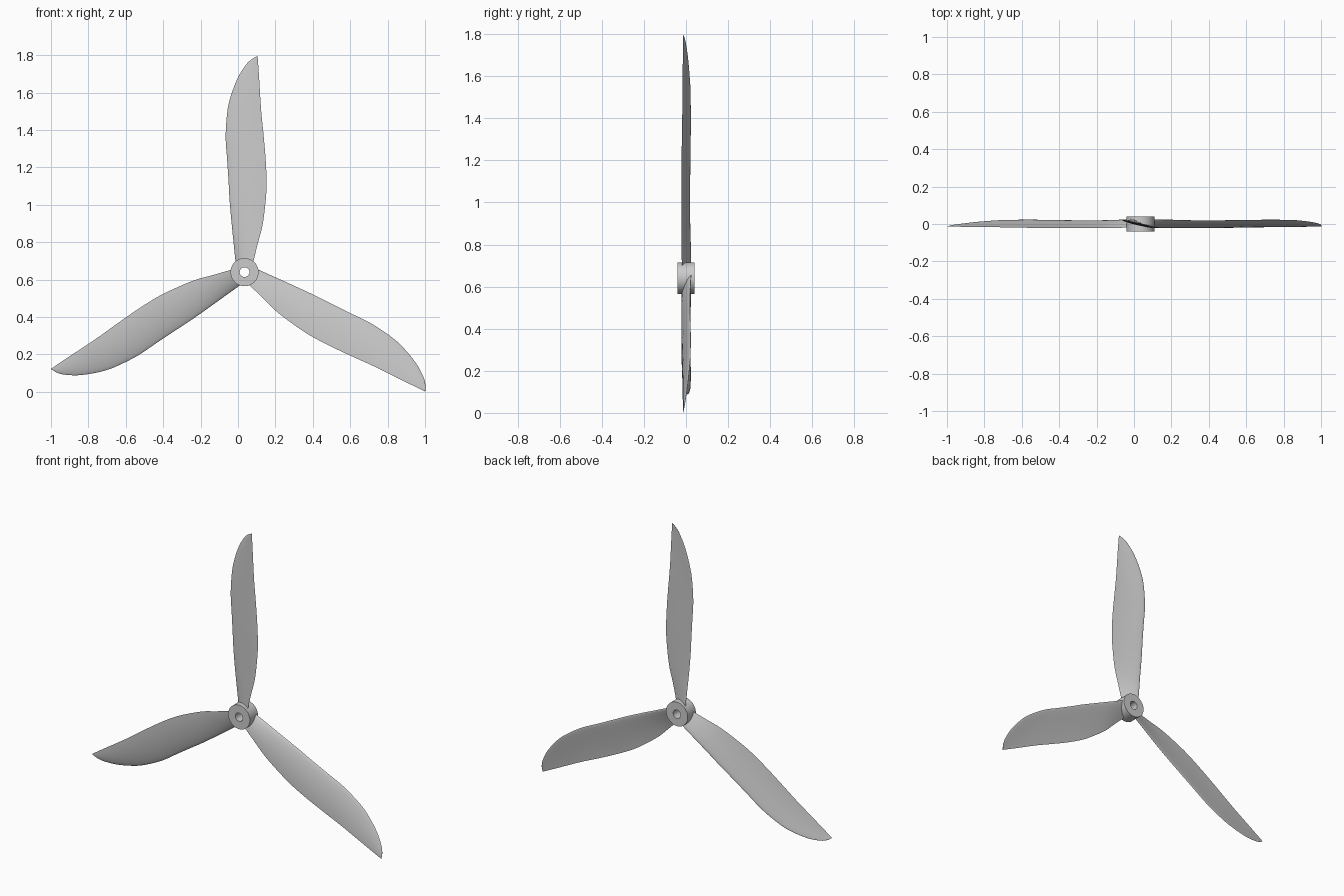
import bpy, bmesh
from math import radians, pi, cos, sin, sqrt
from mathutils import Vector, Matrix

if "Cube" in bpy.data.objects:
    bpy.data.objects.remove(bpy.data.objects["Cube"])

CENTRE = Vector((0.035, 0.0, 0.64))

# blade outline stations: radius, leading edge, trailing edge, pitch slope, thickness
STATIONS = [
    (0.040, -0.047, 0.043, 0.46, 0.015),
    (0.150, -0.058, 0.070, 0.34, 0.015),
    (0.250, -0.068, 0.096, 0.25, 0.014),
    (0.385, -0.080, 0.113, 0.21, 0.013),
    (0.476, -0.085, 0.118, 0.20, 0.013),
    (0.600, -0.093, 0.113, 0.20, 0.012),
    (0.720, -0.101, 0.103, 0.20, 0.011),
    (0.840, -0.094, 0.091, 0.21, 0.010),
    (0.920, -0.080, 0.085, 0.22, 0.009),
    (1.037, -0.037, 0.078, 0.22, 0.007),
    (1.112, 0.010, 0.073, 0.22, 0.005),
    (1.140, 0.040, 0.071, 0.22, 0.004),
    (1.155, 0.068, 0.070, 0.22, 0.001),
]


def smooth_stations(steps=5):
    out = []
    n = len(STATIONS)
    for i in range(n - 1):
        p = [Vector(STATIONS[min(max(k, 0), n - 1)]) for k in (i - 1, i, i + 1, i + 2)]
        # tangents scaled by radius so uneven spacing stays smooth
        h = p[2][0] - p[1][0]
        m1 = (p[2] - p[0]) * (h / (p[2][0] - p[0][0]))
        m2 = (p[3] - p[1]) * (h / (p[3][0] - p[1][0]))
        for s in range(steps):
            t = s / steps
            out.append(p[1] * (2*t**3 - 3*t**2 + 1) + m1 * (t**3 - 2*t**2 + t)
                       + p[2] * (3*t**2 - 2*t**3) + m2 * (t**3 - t**2))
    out.append(Vector(STATIONS[-1]))
    return out


def finish(bm, name, angle):
    bmesh.ops.recalc_face_normals(bm, faces=bm.faces)
    me = bpy.data.meshes.new(name)
    bm.to_mesh(me)
    bm.free()
    ob = bpy.data.objects.new(name, me)
    bpy.context.collection.objects.link(ob)
    ob.location = CENTRE
    bpy.ops.object.select_all(action='DESELECT')
    ob.select_set(True)
    bpy.context.view_layer.objects.active = ob
    bpy.ops.object.shade_smooth_by_angle(angle=radians(angle))
    return ob


def loft(bm, rings, closed=False):
    n = len(rings[0])
    pairs = list(zip(rings, rings[1:])) + ([(rings[-1], rings[0])] if closed else [])
    for a, b in pairs:
        for i in range(n):
            j = (i + 1) % n
            bm.faces.new((a[i], a[j], b[j], b[i]))


# twisted aerofoil blades
N = 24
for k in range(3):
    bm = bmesh.new()
    rings = []
    for r, lead, trail, slope, thick in smooth_stations():
        ring = []
        for i in range(N):
            a = 2 * pi * i / N
            c = (1 - cos(a)) / 2
            u = lead + (trail - lead) * c
            half = thick * 1.3 * sqrt(c) * (1 - c) * (1 if a <= pi else -1)
            camber = -0.05 * (trail - lead) * 4 * c * (1 - c) * 0.6
            ring.append(bm.verts.new((u, -slope * u + camber + half + 0.002, r)))
        rings.append(ring)
    loft(bm, rings)
    bm.faces.new(rings[0])
    bm.faces.new(rings[-1])
    bm.transform(Matrix.Rotation(radians(120 * k), 4, 'Y'))
    finish(bm, f"blade_{k + 1}", 50)

# hub with through bore
bm = bmesh.new()
rings = [[bm.verts.new((rad * cos(2 * pi * i / 64), y, rad * sin(2 * pi * i / 64)))
          for i in range(64)]
         for rad, y in ((0.075, -0.04), (0.075, 0.04), (0.026, 0.04), (0.026, -0.04))]
loft(bm, rings, closed=True)
finish(bm, "hub", 30)
